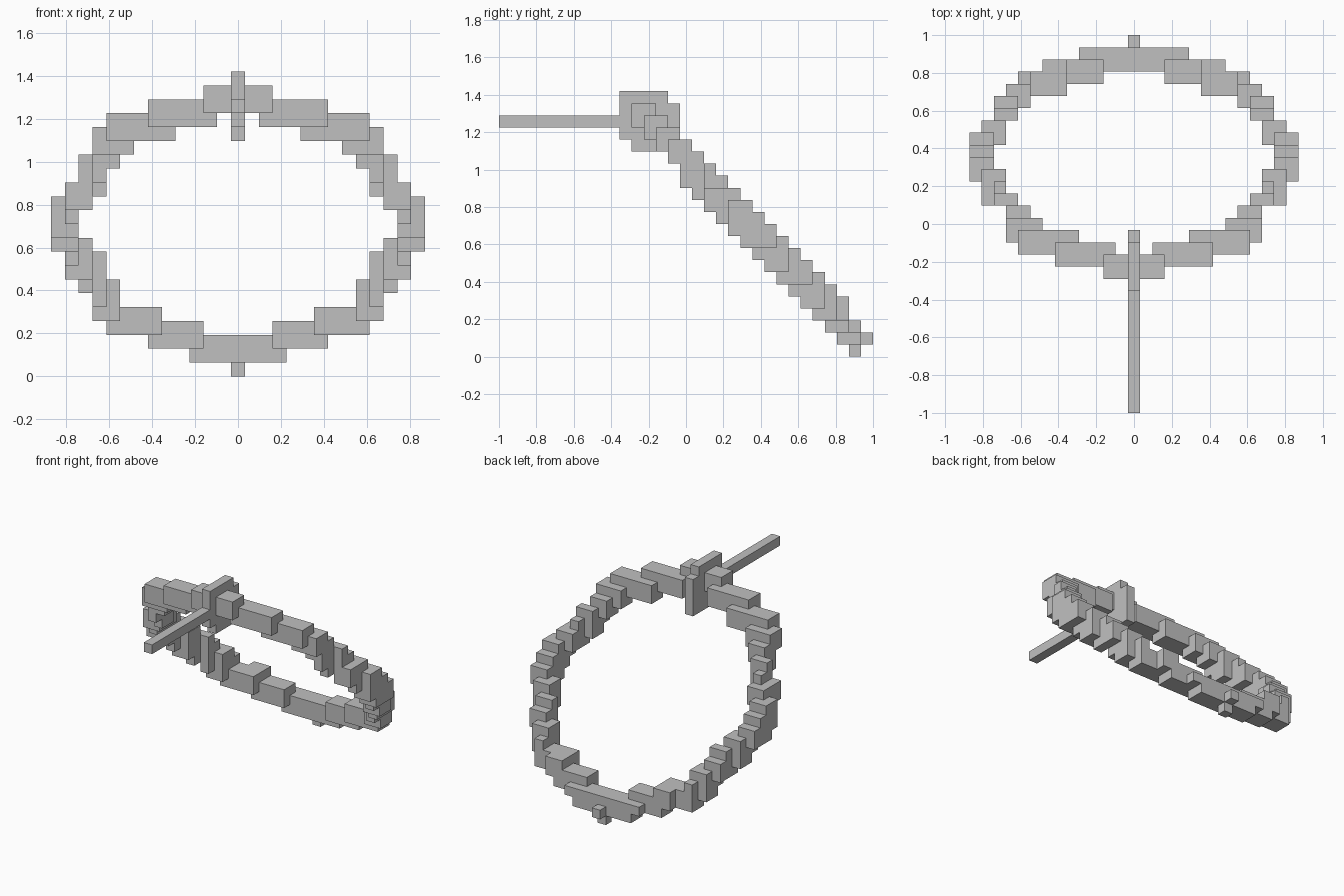
import bpy, bmesh
from mathutils import Vector

cube = bpy.data.objects.get("Cube")
if cube:
    bpy.data.objects.remove(cube, do_unlink=True)

U = 2 / 31  # edge of one block

grey = bpy.data.materials.new("stone_grey")
grey.use_nodes = True
colour = (0.53, 0.53, 0.53, 1)
grey.diffuse_color = colour
grey.node_tree.nodes["Principled BSDF"].inputs["Base Color"].default_value = colour

# Ring profile: inner and outer block column for each level, from low to high
FIRST_LEVEL = 1
LEVELS = [(0, 3), (0, 6), (3, 9), (6, 10), (9, 10), (9, 11), (10, 12),
          (10, 12), (11, 13), (12, 13), (12, 13), (11, 13), (10, 12), (10, 11),
          (9, 11), (8, 10), (5, 10), (2, 9), (0, 6), (0, 2)]
# The same for each row, from front to back
FIRST_ROW = 11
ROWS = [(0, 2), (0, 6), (2, 9), (5, 10), (8, 10), (9, 10), (10, 12),
        (11, 12), (11, 13), (12, 13), (12, 13), (11, 13), (11, 12), (10, 11),
        (9, 11), (6, 10), (3, 9), (0, 7), (0, 4)]


def in_ring(i, j, k):
    """Blocks inside both profiles and inside the sloping slab."""
    (low, high), (near, far) = LEVELS[k - FIRST_LEVEL], ROWS[j - FIRST_ROW]
    bottom = 30 if j < 15 else 29
    top = 31 if j > 28 else 32
    return (max(low, near) <= abs(i) <= min(high, far)
            and bottom <= j + k <= top)


# Flat crest plate, rod pointing forward, and the foot under the ring
plate = {(0, j, k) for j in range(10, 15) for k in range(17, 22)}
plate -= {(0, 10, 17), (0, 14, 21)}
rod = {(0, j, 19) for j in range(10)}
foot = {(0, 29, 0), (0, 30, 1)}

# Ring of blocks
ring = {(i, j, k) for i in range(-13, 14)
        for j in range(FIRST_ROW, FIRST_ROW + len(ROWS))
        for k in range(FIRST_LEVEL, FIRST_LEVEL + len(LEVELS)) if in_ring(i, j, k)}
ring -= plate
everything = ring | plate | rod | foot


def build(name, cells):
    """Skin a set of blocks, leaving out faces buried against neighbours."""
    bm = bmesh.new()
    for cell in cells:
        centre = Vector(cell) + Vector((0, 0.5, 0.5))
        for axis in range(3):
            for sign in (-1, 1):
                n = Vector((0, 0, 0))
                n[axis] = sign
                if tuple(int(a + b) for a, b in zip(cell, n)) in everything:
                    continue
                a = Vector((0, 0, 0))
                a[(axis + 1) % 3] = 1
                b = n.cross(a)
                corners = [n - a - b, n + a - b, n + a + b, n - a + b]
                bm.faces.new([bm.verts.new((centre + c / 2) * U - Vector((0, 1, 0)))
                              for c in corners])
    bmesh.ops.remove_doubles(bm, verts=bm.verts[:], dist=U / 100)
    # Merge coplanar squares into larger flat faces
    bmesh.ops.dissolve_limit(bm, angle_limit=0.01, verts=bm.verts[:], edges=bm.edges[:])
    mesh = bpy.data.meshes.new(name)
    bm.to_mesh(mesh)
    bm.free()
    mesh.materials.append(grey)
    bpy.context.collection.objects.link(bpy.data.objects.new(name, mesh))


for part, blocks in (("ring", ring), ("crest_plate", plate),
                     ("front_rod", rod), ("ring_foot", foot)):
    build(part, blocks)
